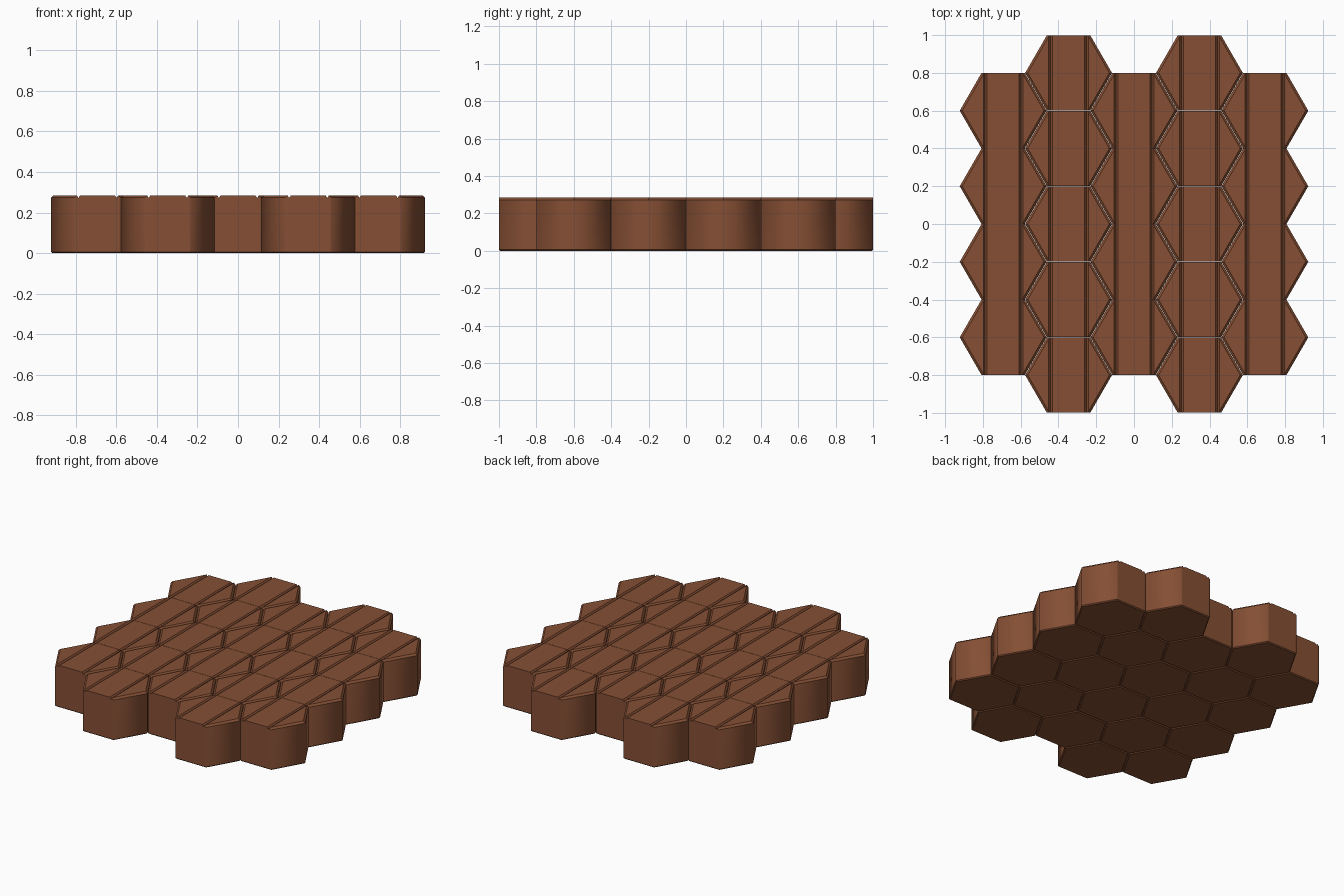
import bpy, bmesh, math

if "Cube" in bpy.data.objects:
    bpy.data.objects.remove(bpy.data.objects["Cube"])

AP = 0.199            # hexagon apothem (slightly under 0.2 leaves a hairline joint)
R = AP / math.cos(math.pi / 6)
H = 0.285             # tile height
GROOVE_X, GROOVE_W, GROOVE_D = 0.095, 0.010, 0.013

wood = bpy.data.materials.new("brown wood")
wood.diffuse_color = (0.235, 0.078, 0.034, 1)
wood.use_nodes = True
wood.node_tree.nodes["Principled BSDF"].inputs["Base Color"].default_value = wood.diffuse_color


def slanted(e):
    a, b = e.verts
    return abs(a.co.y - b.co.y) > 0.05


def make_tile_mesh():
    bm = bmesh.new()
    # hexagonal prism with corners pointing along x
    base = [bm.verts.new((R * math.cos(k * math.pi / 3), R * math.sin(k * math.pi / 3), 0))
            for k in range(6)]
    bottom = bm.faces.new(base)
    ext = bmesh.ops.extrude_face_region(bm, geom=[bottom], use_keep_orig=True)
    bmesh.ops.translate(bm, vec=(0, 0, H),
                        verts=[g for g in ext["geom"] if isinstance(g, bmesh.types.BMVert)])
    bmesh.ops.recalc_face_normals(bm, faces=bm.faces[:])

    # chamfer the slanted top edges, and softly the bottom rim
    top = [e for e in bm.edges if all(v.co.z > H - 1e-4 for v in e.verts) and slanted(e)]
    bmesh.ops.bevel(bm, geom=top, offset=0.012, offset_type='OFFSET', segments=1,
                    profile=0.5, affect='EDGES')
    rim = [e for e in bm.edges if all(v.co.z < 1e-4 for v in e.verts)]
    bmesh.ops.bevel(bm, geom=rim, offset=0.006, offset_type='OFFSET', segments=1,
                    profile=0.5, affect='EDGES')

    # two V grooves dividing the top into three planks
    for s in (-1, 1):
        for d in (-GROOVE_W, 0, GROOVE_W):
            bmesh.ops.bisect_plane(bm, geom=bm.verts[:] + bm.edges[:] + bm.faces[:],
                                   plane_co=(s * GROOVE_X + d, 0, 0), plane_no=(1, 0, 0),
                                   dist=1e-6)
    for v in bm.verts:
        if v.co.z > H - 1e-4 and abs(abs(v.co.x) - GROOVE_X) < 1e-4:
            v.co.z -= GROOVE_D

    # smooth shading only around the sides
    bmesh.ops.recalc_face_normals(bm, faces=bm.faces[:])
    bm.normal_update()
    for f in bm.faces:
        f.smooth = abs(f.normal.z) < 0.1
    me = bpy.data.meshes.new("hex_tile")
    bm.to_mesh(me)
    bm.free()
    me.materials.append(wood)
    return me


# honeycomb layout: columns of 4, 5, 4, 5, 4 tiles
tile = make_tile_mesh()
step_x = 0.6 / math.sqrt(3)
for col, count in enumerate((4, 5, 4, 5, 4)):
    for row in range(count):
        ob = bpy.data.objects.new(f"hex_tile_{col}_{row}", tile)
        ob.location = ((col - 2) * step_x, (row - (count - 1) / 2) * 0.4, 0)
        bpy.context.collection.objects.link(ob)
